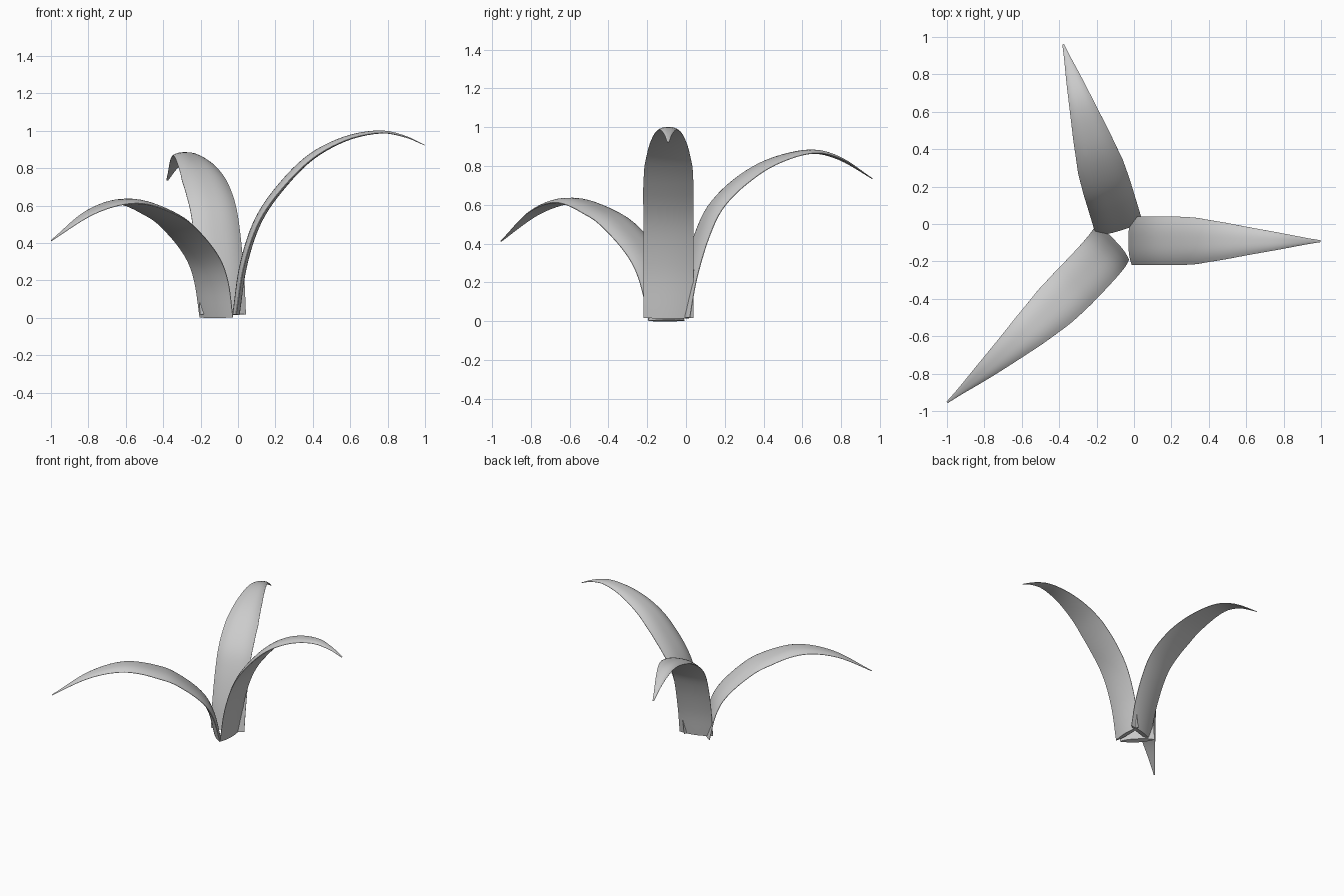
import bpy, bmesh, math
from mathutils import Vector

if "Cube" in bpy.data.objects:
    bpy.data.objects.remove(bpy.data.objects["Cube"])

# Half width of a leaf along its length (fraction, half width)
WIDTH = [(0, .128), (.15, .13), (.45, .13), (.54, .125), (.66, .1),
         (.75, .075), (.85, .047), (.95, .017), (1, .005)]
ROWS, COLS = 40, 12


def lerp_table(table, t):
    for (a, va), (b, vb) in zip(table, table[1:]):
        if t <= b:
            return va + (vb - va) * (t - a) / (b - a)
    return table[-1][1]


def smooth_path(pts, steps=16):
    # Catmull-Rom curve through the points, ready to be sampled by length
    p = [Vector(q) for q in pts]
    p = [2 * p[0] - p[1]] + p + [2 * p[-1] - p[-2]]
    out = []
    for a, b, c, d in zip(p, p[1:], p[2:], p[3:]):
        for k in range(steps):
            t = k / steps
            out.append(.5 * (2 * b + (c - a) * t + (2 * a - 5 * b + 4 * c - d) * t * t
                             + (3 * b - a - 3 * c + d) * t ** 3))
    out.append(p[-2])
    table, length = [(0, out[0])], 0
    for a, b in zip(out, out[1:]):
        length += (b - a).length
        table.append((length, b))
    return [(l / length, v) for l, v in table]


def leaf(name, origin, tip, spine, taper=1.0, bow=0.0, lower=0.0):
    # Spine points are (distance outwards, height) along the ridge of the leaf
    base = Vector((*origin, 0))
    out = (Vector((*tip, 0)) - base).normalized()
    side = Vector((-out.y, out.x, 0))
    path = smooth_path(spine)
    bm = bmesh.new()
    rings = []
    for i in range(ROWS + 1):
        t = i / ROWS
        c = lerp_table(path, t)
        d = (lerp_table(path, min(1, t + .02)) - lerp_table(path, max(0, t - .02))).normalized()
        up = out * -d.y + Vector((0, 0, d.x))
        w = lerp_table(WIDTH, t ** taper)
        # Plump at the foot, more of an arched blade further out
        arch = min(1, t / .6)
        crown, belly, rim = (.14 + .12 * arch) * w, (.14 - .1 * arch) * w, .002 + .01 * w
        centre = (base + out * c.x + Vector((0, 0, c.y)) + side * (bow * math.sin(math.pi * t))
                  - up * (crown + lower * w))
        us = [2 * j / COLS - 1 for j in range(COLS + 1)]
        # Lens-shaped section: rounded upper face, then gentle underside
        top = [centre + side * w * u + up * crown * (1 - abs(u) ** 2.8) for u in us]
        low = [centre + side * w * u - up * (rim + belly * (1 - u * u)) for u in reversed(us)]
        rings.append([bm.verts.new(v) for v in top + low])
    n = len(rings[0])
    for r0, r1 in zip(rings, rings[1:]):
        for j in range(n):
            k = (j + 1) % n
            bm.faces.new((r0[j], r1[j], r1[k], r0[k]))
    bm.faces.new(rings[0])
    bm.faces.new(list(reversed(rings[-1])))
    bmesh.ops.recalc_face_normals(bm, faces=bm.faces)
    me = bpy.data.meshes.new(name)
    bm.to_mesh(me)
    bm.free()
    ob = bpy.data.objects.new(name, me)
    bpy.context.collection.objects.link(ob)
    bpy.context.view_layer.objects.active = ob
    ob.select_set(True)
    bpy.ops.object.shade_smooth_by_angle(angle=math.radians(40))
    ob.select_set(False)


# Tall leaf to the right
leaf("tall_leaf", (0, -.09), (1, -.092),
     [(-.03, .02), (.01, .29), (.09, .53), (.22, .72), (.38, .875),
      (.57, .97), (.757, 1.002), (.89, .975), (.998, .925)])
# Middle leaf to the back
leaf("middle_leaf", (-.082, -.012), (-.38, .965),
     [(-.03, .022), (.005, .23), (.07, .45), (.15, .61), (.29, .745),
      (.46, .84), (.675, .888), (.84, .85), (1.018, .737)], taper=.95, lower=.04)
# Low leaf to the front left
leaf("low_leaf", (-.12, -.105), (-1, -.955),
     [(-.03, .008), (.015, .2), (.09, .34), (.24, .48), (.4, .575),
      (.67, .641), (.945, .58), (1.222, .415)], taper=.85, bow=.03, lower=.04)
